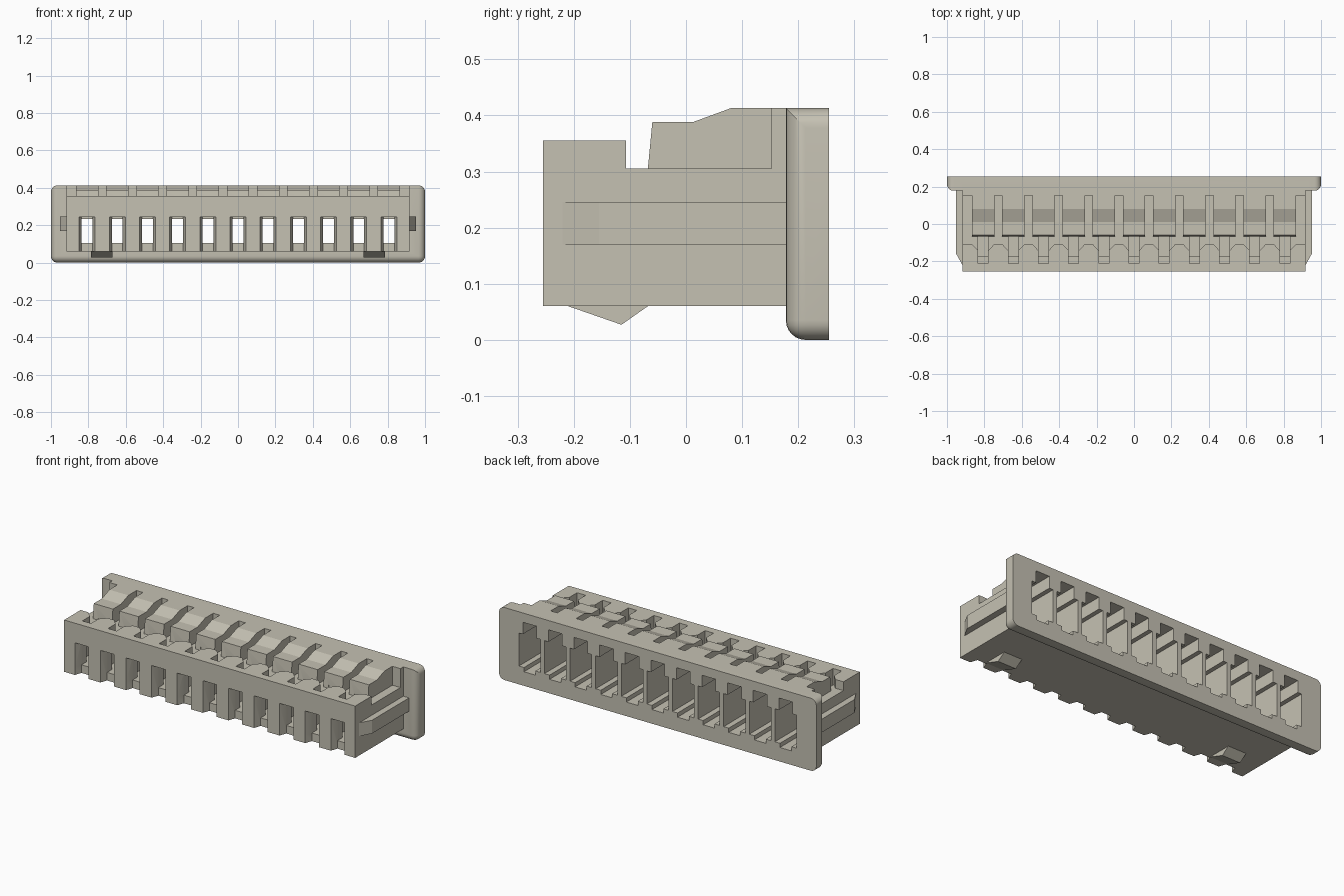
import bpy, bmesh, math
from mathutils import Vector

cube = bpy.data.objects.get("Cube")
if cube:
    bpy.data.objects.remove(cube, do_unlink=True)

COLOR = (0.56, 0.535, 0.45, 1)
mat = bpy.data.materials.new("warm grey plastic")
mat.diffuse_color = COLOR
mat.use_nodes = True
mat.node_tree.nodes["Principled BSDF"].inputs["Base Color"].default_value = COLOR

PITCH = 0.1613
CENTERS = [(i - 5) * PITCH for i in range(11)]
HALF = 0.917           # half width of the housing body


def add_prism(bm, pts, lo, hi, axis):
    """Extrude a 2D outline: axis 'x' takes (y, z) points, axis 'z' takes (x, y)."""
    def place(p, t):
        return Vector((t, p[0], p[1])) if axis == 'x' else Vector((p[0], p[1], t))
    face = bm.faces.new([bm.verts.new(place(p, lo)) for p in pts])
    ext = bmesh.ops.extrude_face_region(bm, geom=[face])
    shift = place((0, 0), hi - lo)
    bmesh.ops.translate(bm, vec=shift,
                        verts=[v for v in ext["geom"] if isinstance(v, bmesh.types.BMVert)])


def add_box(bm, x0, x1, y0, y1, z0, z1):
    add_prism(bm, [(x0, y0), (x1, y0), (x1, y1), (x0, y1)], z0, z1, 'z')


def finish(bm, name):
    bmesh.ops.recalc_face_normals(bm, faces=bm.faces)
    mesh = bpy.data.meshes.new(name)
    bm.to_mesh(mesh)
    bm.free()
    mesh.materials.append(mat)
    ob = bpy.data.objects.new(name, mesh)
    bpy.context.collection.objects.link(ob)
    return ob


def boolean(target, tool, operation):
    """Apply a boolean and discard the tool."""
    mod = target.modifiers.new("bool", 'BOOLEAN')
    mod.object, mod.operation, mod.solver = tool, operation, 'EXACT'
    bpy.ops.object.select_all(action='DESELECT')
    bpy.context.view_layer.objects.active = target
    target.select_set(True)
    bpy.ops.object.modifier_apply(modifier=mod.name)
    bpy.data.objects.remove(tool, do_unlink=True)


def cut_each(target, build, xs=CENTERS):
    """Cut one shape per contact position."""
    bm = bmesh.new()
    for c in xs:
        build(bm, c)
    tool = finish(bm, "cutter")
    tool.hide_render = True
    boolean(target, tool, 'DIFFERENCE')


# Housing body: stepped side profile
bm = bmesh.new()
add_prism(bm, [(-0.255, 0.06), (0.21, 0.06), (0.21, 0.413), (0.08, 0.413),
               (0.012, 0.388), (-0.06, 0.388), (-0.068, 0.305),
               (-0.107, 0.305), (-0.107, 0.355), (-0.255, 0.355)], -HALF, HALF, 'x')
housing = finish(bm, "housing")

# Grooves that split the top ridge into separate blocks
edges = [-HALF - 0.05] + [c + 0.06 for c in CENTERS]
ends = [c - 0.06 for c in CENTERS] + [HALF + 0.05]
cut_each(housing, lambda b, i: add_box(b, edges[i], ends[i], -0.09, 0.152, 0.305, 0.5), range(12))

# Rear flange, rounded on its sides, bottom and corners
bm = bmesh.new()
add_box(bm, -1, 1, 0.178, 0.255, 0, 0.413)
bmesh.ops.recalc_face_normals(bm, faces=bm.faces)
rounded = []
for e in bm.edges:
    a, b = e.verts[0].co, e.verts[1].co
    along_y = abs(a.y - b.y) > 0.01
    on_front = a.y < 0.2 and b.y < 0.2
    on_top = a.z > 0.4 and b.z > 0.4
    if along_y or (on_front and not on_top):
        rounded.append(e)
bmesh.ops.bevel(bm, geom=rounded, offset=0.035, segments=6, profile=0.5, affect='EDGES')
boolean(housing, finish(bm, "flange"), 'UNION')

# Funnel recesses in the front top
cut_each(housing, lambda b, c: add_prism(
    b, [(c - 0.06, -0.09), (c - 0.06, -0.107), (c - 0.027, -0.142), (c - 0.027, -0.21),
        (c + 0.027, -0.21), (c + 0.027, -0.142), (c + 0.06, -0.107), (c + 0.06, -0.09)],
    0.305, 0.5, 'z'))
# Contact cavities open at the back
cut_each(housing, lambda b, c: add_box(b, c - 0.068, c + 0.068, -0.17, 0.3, 0.104, 0.292))
# Narrow key above each cavity
cut_each(housing, lambda b, c: add_box(b, c - 0.043, c + 0.043, -0.03, 0.31, 0.25, 0.36))
# Groove along each cavity floor
cut_each(housing, lambda b, c: add_box(b, c - 0.036, c + 0.036, -0.05, 0.31, 0.08, 0.15))
# Slots from the top into the cavities
cut_each(housing, lambda b, c: add_box(b, c - 0.027, c + 0.027, -0.066, -0.04 - 0.17, 0.26, 0.45))
# Front windows
cut_each(housing, lambda b, c: add_box(b, c - 0.029, c + 0.029, -0.3, -0.14, 0.106, 0.232))
# Tapered lead-ins around the windows, open at the bottom
cut_each(housing, lambda b, c: add_prism(
    b, [(c - 0.0435, -0.256), (c + 0.0435, -0.256), (c + 0.029, -0.215), (c - 0.029, -0.215)],
    0.0, 0.243, 'z'))

# Side ribs and wedge-shaped feet, mirrored left and right
for s, side in ((1, "left"), (-1, "right")):
    bm = bmesh.new()
    add_prism(bm, [(s * 0.9, -0.22), (s * HALF, -0.22), (s * 0.953, -0.155),
                   (s * 0.953, 0.19), (s * 0.9, 0.19)], 0.17, 0.246, 'z')
    finish(bm, side + "_rib")
    bm = bmesh.new()
    add_prism(bm, [(-0.21, 0.06), (-0.115, 0.027), (-0.068, 0.06),
                   (-0.075, 0.066), (-0.2, 0.066)], s * 0.67, s * 0.785, 'x')
    finish(bm, side + "_wedge")

# Smooth the rounded flange while keeping corners crisp
bpy.ops.object.select_all(action='DESELECT')
housing.select_set(True)
bpy.context.view_layer.objects.active = housing
bpy.ops.object.shade_smooth_by_angle(angle=math.radians(20))
